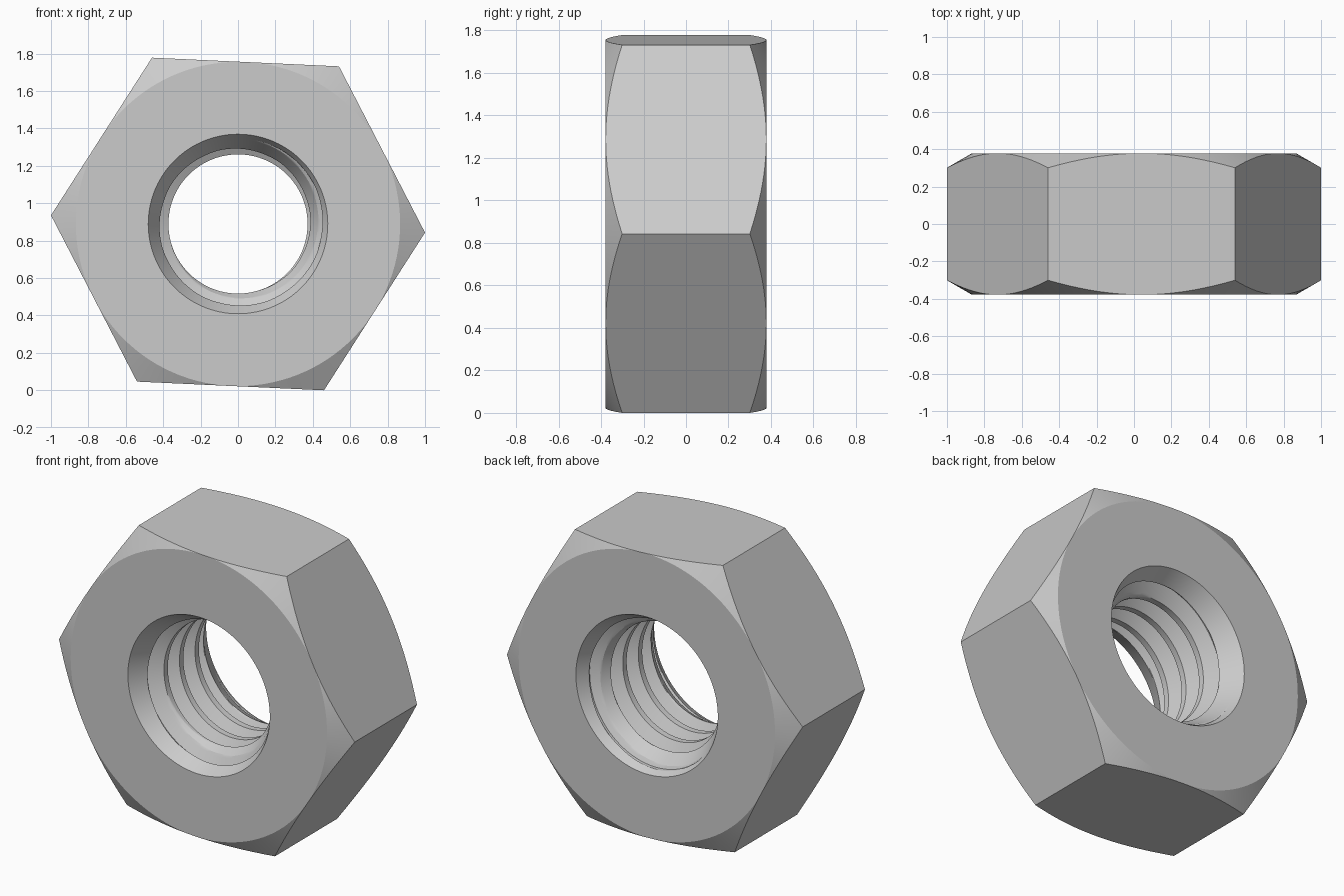
import bpy, bmesh, math

cube = bpy.data.objects.get("Cube")
if cube:
    bpy.data.objects.remove(cube, do_unlink=True)

# Main dimensions
HALF = 0.378                        # half thickness
CORNER = 1.001                      # hexagon corner radius
FLAT = CORNER * math.cos(math.pi / 6)
TILT = math.radians(-2.65)          # roll of the hexagon about y
CENTRE_Z = CORNER * math.sin(math.radians(60) - TILT)
SLOPE = math.tan(math.pi / 6)       # corner chamfer and countersink slope
MOUTH, MAJOR, MINOR = 0.48, 0.458, 0.372
PITCH = 0.15
SEGMENTS, ROWS_PER_TURN = 120, 32


def thread_radius(u):
    """Trapezoid thread: flank, crest, flank, root over one turn."""
    u %= 1.0
    flank = 5 / 16
    if u < flank:
        depth = u / flank
    elif u < 9 / 16:
        depth = 1
    elif u < 14 / 16:
        depth = (14 / 16 - u) / flank
    else:
        depth = 0
    return MAJOR + (MINOR - MAJOR) * depth


def section(i):
    """Closed (radius, y) outline of the nut at one angle."""
    a = 2 * math.pi * i / SEGMENTS
    turn = (a + TILT) / (2 * math.pi) - 0.25
    outline = []
    # Threaded bore: rows follow the helix, ends are opened by countersinks
    rows = int((2 * HALF / PITCH + 3) * ROWS_PER_TURN)
    for k in range(rows):
        u = k / ROWS_PER_TURN - 1
        y = -HALF + 0.035 + PITCH * (u - turn)
        y = max(-HALF, min(HALF, y))
        countersink = MOUTH - SLOPE * (HALF - abs(y))
        outline.append((max(countersink, thread_radius(u)) if abs(y) < HALF else MOUTH, y))
    # Hexagonal outside with conical corner chamfers
    r = FLAT / math.cos(a % (math.pi / 3) - math.pi / 6)
    edge = HALF - (r - FLAT) * SLOPE
    outline += [(FLAT, HALF), (r, edge), (r, -edge), (FLAT, -HALF)]
    c, s = math.cos(a + TILT), math.sin(a + TILT)
    return [(q * c, y, q * s + CENTRE_Z) for q, y in outline]


# Loft the sections around the axis and weld the helix seam
bm = bmesh.new()
loops = [[bm.verts.new(p) for p in section(i)] for i in range(SEGMENTS + 1)]
for first, second in zip(loops, loops[1:]):
    n = len(first)
    for k in range(n):
        m = (k + 1) % n
        bm.faces.new((first[k], first[m], second[m], second[k]))
bmesh.ops.remove_doubles(bm, verts=bm.verts[:], dist=0.00002)
bmesh.ops.recalc_face_normals(bm, faces=bm.faces[:])
mesh = bpy.data.meshes.new("hex_nut")
bm.to_mesh(mesh)
bm.free()
nut = bpy.data.objects.new("hex_nut", mesh)
bpy.context.collection.objects.link(nut)

# Plain grey metal
steel = bpy.data.materials.new("grey_steel")
steel.use_nodes = True
colour = (0.6, 0.6, 0.6, 1)
steel.diffuse_color = colour
steel.node_tree.nodes["Principled BSDF"].inputs["Base Color"].default_value = colour
mesh.materials.append(steel)

# Smooth curved areas, keep the machined edges crisp
bpy.ops.object.select_all(action="DESELECT")
nut.select_set(True)
bpy.context.view_layer.objects.active = nut
bpy.ops.object.shade_smooth_by_angle(angle=math.radians(20))
